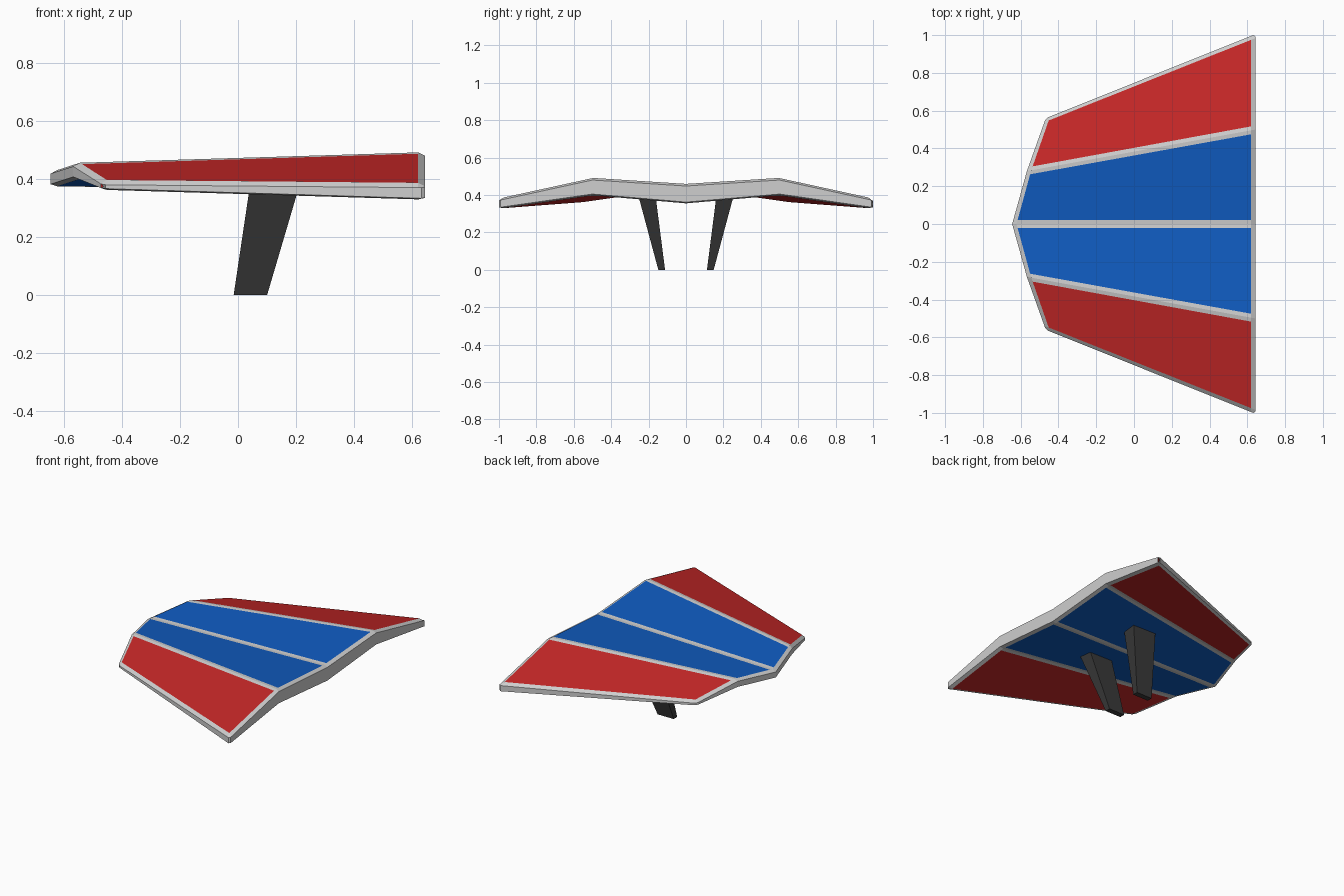
import bpy, bmesh
from mathutils import Vector

if "Cube" in bpy.data.objects:
    bpy.data.objects.remove(bpy.data.objects["Cube"])


def material(name, rgb):
    m = bpy.data.materials.new(name)
    m.diffuse_color = (*rgb, 1)
    m.use_nodes = True
    m.node_tree.nodes["Principled BSDF"].inputs["Base Color"].default_value = m.diffuse_color
    return m


grey = material("light grey", (0.62, 0.62, 0.62))
red = material("red", (0.56, 0.020, 0.020))
blue = material("blue", (0.005, 0.105, 0.53))
dark = material("dark grey", (0.042, 0.042, 0.042))


def make_object(name, bm, mats):
    bmesh.ops.recalc_face_normals(bm, faces=bm.faces)
    me = bpy.data.meshes.new(name)
    bm.to_mesh(me)
    bm.free()
    for m in mats:
        me.materials.append(m)
    ob = bpy.data.objects.new(name, me)
    bpy.context.collection.objects.link(ob)
    return ob


# Wing ribs: spine, spar and tip, each (x, y, z top, z bottom) at both ends
LEAD = [Vector(p) for p in ((-0.645, 0, 0.430, 0.375),
                            (-0.567, 0.28, 0.455, 0.400),
                            (-0.467, 0.56, 0.392, 0.360))]
TRAIL = [Vector(p) for p in ((0.643, 0, 0.460, 0.355),
                             (0.643, 0.50, 0.492, 0.398),
                             (0.643, 1.005, 0.382, 0.326))]
STRIP = 0.021
# Stations: (rib segment, spanwise offset from its start or end)
HALF = [(0, 0), (0, STRIP), (0, -STRIP), (1, 0), (1, STRIP), (1, -STRIP), (1, None)]


def rib_end(ribs, seg, off):
    a, b = ribs[seg], ribs[seg + 1]
    span = b.y - a.y
    f = 1 if off is None else (off / span if off >= 0 else 1 + off / span)
    return a.lerp(b, f)


def wing_rows(seg, off, sign):
    """Top and bottom points of one chordwise row; the rim is bevelled."""
    a, b = rib_end(LEAD, seg, off), rib_end(TRAIL, seg, off)
    inset = 0.023 / (b.x - a.x)
    top, bottom = [], []
    for i, t in enumerate((0, inset, 1 - inset, 1)):
        p = a.lerp(b, t)
        rim = off is None or i in (0, 3)
        top.append((p.x, p.y * sign, p.z - (0.012 if rim else 0)))
        bottom.append((p.x, p.y * sign, p.w + (0.007 if rim else 0)))
    return top, bottom


stations = [(s, o, -1) for s, o in reversed(HALF[1:])] + [(s, o, 1) for s, o in HALF]
bm = bmesh.new()
grid = [[[bm.verts.new(p) for p in layer] for layer in wing_rows(*st)] for st in stations]
last = len(grid) - 1
centre = len(HALF) - 1

# Top and bottom skins with coloured panels between the grey strips
for i in range(last):
    k = i - centre if i >= centre else centre - 1 - i
    panel = {1: 2, 4: 1}.get(k, 0)
    for layer in (0, 1):
        p, q = grid[i][layer], grid[i + 1][layer]
        for j in range(3):
            f = bm.faces.new((p[j], p[j + 1], q[j + 1], q[j]))
            f.material_index = panel if j == 1 else 0
    # Leading and trailing edge walls
    for j in (0, 3):
        bm.faces.new((grid[i][0][j], grid[i + 1][0][j], grid[i + 1][1][j], grid[i][1][j]))

# Tip walls
for i in (0, last):
    t, b = grid[i]
    for j in range(3):
        bm.faces.new((t[j], t[j + 1], b[j + 1], b[j]))

# Slightly cut wing corners
corners = [bm.edges.get((grid[i][0][j], grid[i][1][j])) for i in (0, last) for j in (0, 3)]
bmesh.ops.bevel(bm, geom=corners, offset=0.012, segments=1, affect='EDGES', material=-1)
make_object("wing", bm, [grey, red, blue])

# Tapered legs splaying out toward the wing
for side, sign in (("left", -1), ("right", 1)):
    bm = bmesh.new()
    bmesh.ops.create_cube(bm, size=1)
    for v in bm.verts:
        up = v.co.z > 0
        xs = (0.043, 0.215) if up else (-0.015, 0.10)
        ys = (0.162, 0.253) if up else (0.112, 0.148)
        v.co = (xs[v.co.x > 0], sign * ys[v.co.y > 0], 0.39 if up else 0)
    make_object(side + "_leg", bm, [dark])
